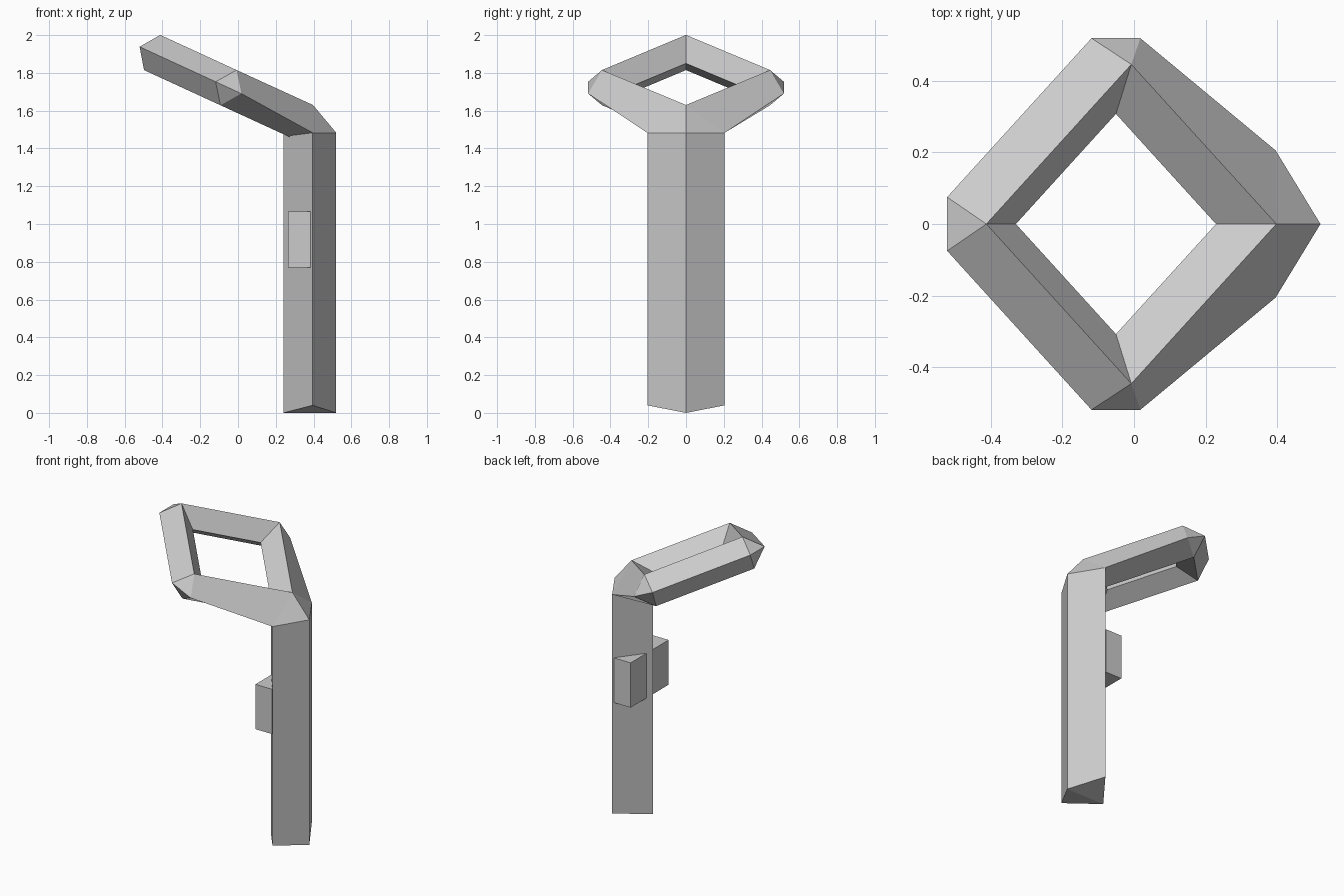
import bpy, bmesh, math
from mathutils import Matrix, Vector

if "Cube" in bpy.data.objects:
    bpy.data.objects.remove(bpy.data.objects["Cube"])


def make_object(name, verts, faces):
    mesh = bpy.data.meshes.new(name)
    bm = bmesh.new()
    vs = [bm.verts.new(v) for v in verts]
    for f in faces:
        bm.faces.new([vs[i] for i in f])
    bmesh.ops.recalc_face_normals(bm, faces=bm.faces[:])
    bm.to_mesh(mesh)
    bm.free()
    obj = bpy.data.objects.new(name, mesh)
    bpy.context.collection.objects.link(obj)
    return obj


# Shaft: diamond column with a wedge foot and a peaked top
section = [(0.52, 0), (0.395, 0.205), (0.24, 0), (0.395, -0.205)]
foot_z = [0, 0.04, 0, 0.04]
top_z = [1.483, 1.483, 1.56, 1.483]
peak = (0.397, 0, 1.63)
verts = [(x, y, z) for (x, y), z in zip(section, foot_z)]
verts += [(x, y, z) for (x, y), z in zip(section, top_z)] + [peak]
faces = [(0, 1, 2), (0, 2, 3)]
for i in range(4):
    j = (i + 1) % 4
    faces += [(i, j, j + 4, i + 4), (i + 4, j + 4, 8)]
make_object("shaft", verts, faces)

# Ring: four mitred diamond bars in a tilted plane, outer corners clipped
tilt = Matrix.Translation((-0.0075, 0, 1.815)) @ Matrix.Rotation(math.radians(24.7), 4, 'Y')
corner = [(0.445, 0, 0), (0.518, -0.075, -0.1025), (0.518, 0.075, -0.1025),
          (0.445, 0, -0.205), (0.307, 0, -0.1025)]  # top, outer pair, bottom, inner
verts, faces = [], []
for k in range(4):
    turn = tilt @ Matrix.Rotation(k * math.pi / 2, 4, 'Z')
    verts += [turn @ Vector(p) for p in corner]
    a, b = 5 * k, 5 * ((k + 1) % 4)
    faces += [(a, a + 2, b + 1, b), (a + 2, a + 3, b + 3, b + 1),
              (a + 3, a + 4, b + 4, b + 3), (a + 4, a, b, b + 4)]
    if k:
        faces += [(a, a + 1, a + 2), (a + 3, a + 2, a + 1)]
# The corner over the shaft widens to the shaft's side edges
verts[0] = Vector(peak)
verts[1] = Vector((0.395, -0.205, 1.483))
verts[2] = Vector((0.395, 0.205, 1.483))
make_object("ring", verts, faces)

# Teeth: a mirrored pair of blocks on the inner side of the shaft
for side, name in ((-1, "front_tooth"), (1, "back_tooth")):
    bpy.ops.mesh.primitive_cube_add(size=1, location=(0.325, side * 0.1125, 0.9175))
    tooth = bpy.context.object
    tooth.name = name
    tooth.scale = (0.12, 0.17, 0.295)
